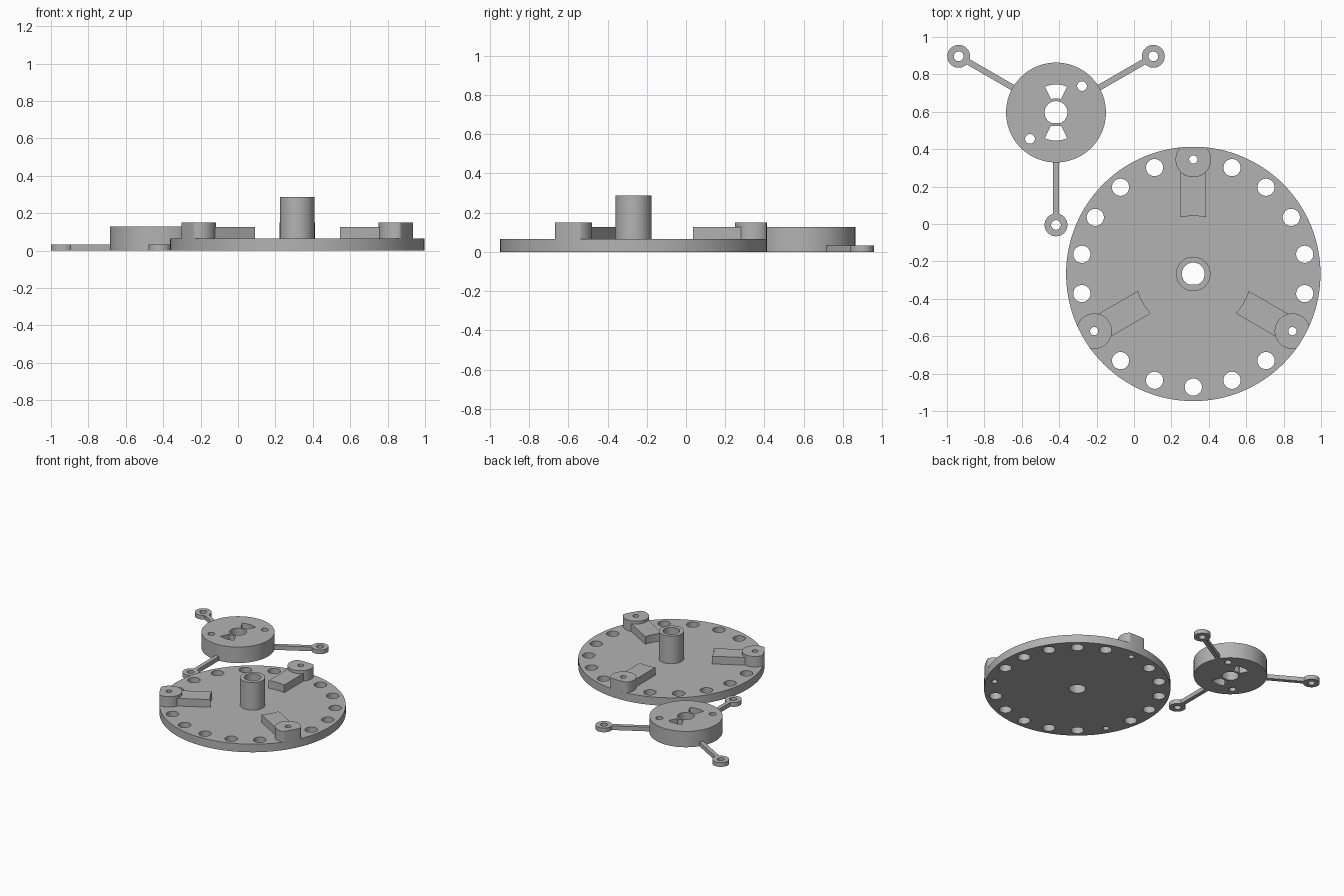
import bpy, bmesh
from math import sin, cos, radians, sqrt, hypot, asin, degrees

if "Cube" in bpy.data.objects:
    bpy.data.objects.remove(bpy.data.objects["Cube"])

gray = bpy.data.materials.new("plain gray")
gray.diffuse_color = (0.45, 0.45, 0.45, 1)
gray.use_nodes = True
gray.node_tree.nodes["Principled BSDF"].inputs["Base Color"].default_value = gray.diffuse_color


def arc(r, a0, a1, n, cx=0, cy=0):
    return [(cx + r * cos(radians(a0 + (a1 - a0) * i / n)),
             cy + r * sin(radians(a0 + (a1 - a0) * i / n))) for i in range(n + 1)]


def circle(r, cx=0, cy=0, n=32):
    return arc(r, 0, 360, n, cx, cy)[:-1]


def polar(r, a):
    return r * cos(radians(a)), r * sin(radians(a))


def d_hole(r, flat):
    """Round bore with a flat on its -y side."""
    a = degrees(asin(flat / r))
    return arc(r, -a, 180 + a, 40)


def turn(points, a):
    c, s = cos(radians(a)), sin(radians(a))
    return [(x * c - y * s, x * s + y * c) for x, y in points]


def plate(name, centre, z0, z1, outline, holes=()):
    """Extruded outline with through holes."""
    bm = bmesh.new()
    for loop in (outline, *holes):
        vs = [bm.verts.new((x, y, z0)) for x, y in loop]
        for i, v in enumerate(vs):
            bm.edges.new((vs[i - 1], v))
    bmesh.ops.triangle_fill(bm, use_beauty=True, edges=bm.edges[:])
    ext = bmesh.ops.extrude_face_region(bm, geom=bm.faces[:], use_keep_orig=True)
    top = [g for g in ext["geom"] if isinstance(g, bmesh.types.BMVert)]
    bmesh.ops.translate(bm, vec=(0, 0, z1 - z0), verts=top)
    bmesh.ops.recalc_face_normals(bm, faces=bm.faces[:])
    me = bpy.data.meshes.new(name)
    bm.to_mesh(me)
    bm.free()
    me.materials.append(gray)
    ob = bpy.data.objects.new(name, me)
    ob.location = (*centre, 0)
    bpy.context.collection.objects.link(ob)
    bpy.ops.object.select_all(action='DESELECT')
    ob.select_set(True)
    bpy.context.view_layer.objects.active = ob
    bpy.ops.object.shade_smooth_by_angle(angle=radians(30))
    return ob


# Large base disc: ring of holes, D bore, pin holes under the three bosses
base = (0.317, -0.267)
R, T = 0.68, 0.065
boss_r, boss_at, pin = 0.095, 0.612, 0.022
bore = d_hole(0.061, 0.056)
boss_angles = (90, 210, 330)
holes = [bore]
for k in range(18):
    a = 10 + 20 * k
    holes.append(circle(pin if a in boss_angles else 0.046,
                        *polar(boss_at if a in boss_angles else 0.605, a)))
plate("base_disc", base, 0, T, circle(R, n=128), holes)

# Central tube
plate("centre_tube", base, T, 0.287, circle(0.092, n=64), [bore])

# Bosses trimmed to the disc rim, each with a radial bar
hw = 0.069
side = degrees(asin(hw / boss_r))
inner = degrees(asin(hw / 0.31))
for i, a in enumerate(boss_angles):
    rim = []
    for x, y in circle(boss_r, boss_at, 0, 64):
        s = min(1, R / hypot(x, y))
        rim.append((x * s, y * s))
    plate(f"boss_{i + 1}", base, T, 0.15, turn(rim, a),
          [circle(pin, *polar(boss_at, a))])
    bar = arc(0.31, -inner, inner, 10) + arc(boss_r, 180 - side, 180 + side, 12, boss_at)
    plate(f"radial_bar_{i + 1}", base, T, 0.127, turn(bar, a))

# Small hub with D bore, two fan windows and two screw holes
hub = (-0.417, 0.596)
fan_up = arc(0.15, 66.5, 113.5, 12) + arc(0.076, 110, 70, 6)
fan_down = arc(0.15, 246.5, 293.5, 12) + [(0.029, -0.073), (-0.029, -0.073)]
plate("hub_disc", hub, 0, 0.128, circle(0.267, n=96),
      [bore, fan_up, fan_down, circle(0.026, 0.139, 0.141), circle(0.026, -0.139, -0.141)])

# Three thin arms ending in eyelets
for i, a in enumerate((30, 150, 270)):
    h, ex = 0.016, 0.601
    arm = [(0.2665, -h), (ex - 0.0585, -h), (ex - 0.0585, h), (0.2665, h)]
    plate(f"arm_{i + 1}", hub, 0, 0.034, turn(arm, a))
    plate(f"eyelet_{i + 1}", hub, 0, 0.034, circle(0.061, *polar(ex, a), 40),
          [circle(0.026, *polar(ex, a))])
